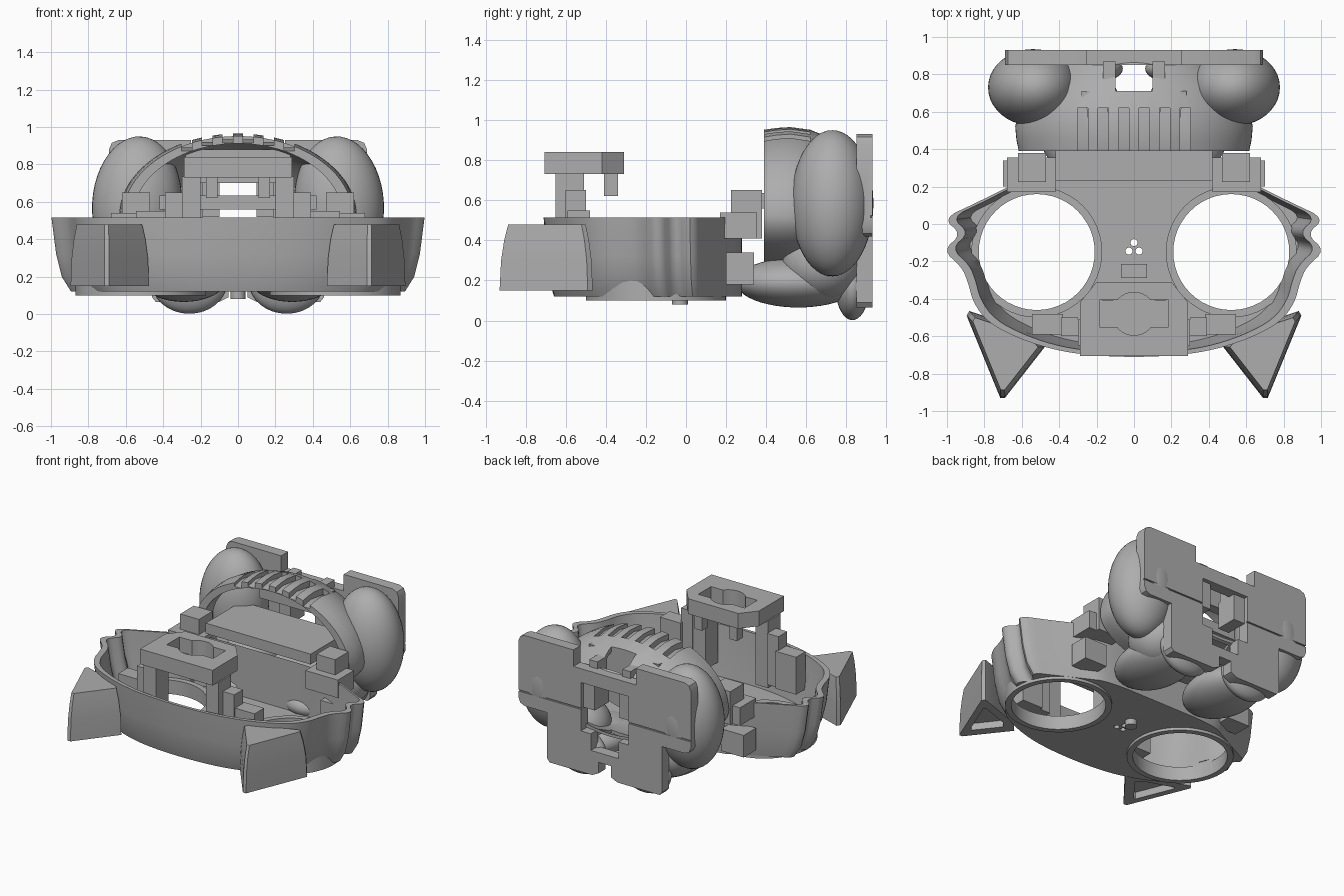
import bpy, bmesh, math
from mathutils import Matrix, Vector

if "Cube" in bpy.data.objects:
    bpy.data.objects.remove(bpy.data.objects["Cube"])

grey = bpy.data.materials.new("plain grey")
grey.use_nodes = True
colour = (0.42, 0.42, 0.42, 1)
grey.diffuse_color = colour
grey.node_tree.nodes["Principled BSDF"].inputs["Base Color"].default_value = colour
parts = []


def finish(name, bm):
    bmesh.ops.recalc_face_normals(bm, faces=bm.faces)
    mesh = bpy.data.meshes.new(name)
    bm.to_mesh(mesh)
    bm.free()
    mesh.materials.append(grey)
    obj = bpy.data.objects.new(name, mesh)
    bpy.context.scene.collection.objects.link(obj)
    parts.append(obj)
    return obj


def box(name, x, y, z):
    bm = bmesh.new()
    size = [b - a for a, b in (x, y, z)]
    mid = [(a + b) / 2 for a, b in (x, y, z)]
    bmesh.ops.create_cube(bm, size=1, matrix=Matrix.Translation(mid) @ Matrix.Diagonal((*size, 1)))
    return finish(name, bm)


def pair(name, x, y, z):
    box("left_" + name, x, y, z)
    box("right_" + name, (-x[1], -x[0]), y, z)


def loft(name, rings, loop=False):
    bm = bmesh.new()
    rows = [[bm.verts.new(p) for p in ring] for ring in rings]
    n = len(rows[0])
    for a, b in zip(rows, rows[1:] + (rows[:1] if loop else [])):
        for i in range(n):
            j = (i + 1) % n
            bm.faces.new((a[i], a[j], b[j], b[i]))
    if not loop:
        bm.faces.new(rows[0])
        bm.faces.new(rows[-1])
    return finish(name, bm)


def mirrored(half):
    return half + [(-x, y) for x, y in reversed(half) if x > 0]


def rounded(ring, steps=2):
    # Corner cutting turns a coarse outline into a smooth one
    for _ in range(steps):
        ring = [(a[0] * (1 - t) + b[0] * t, a[1] * (1 - t) + b[1] * t)
                for a, b in zip(ring, ring[1:] + ring[:1]) for t in (.25, .75)]
    return ring


def circle(cx, cy, r, n=48):
    return [(cx + r * math.cos(math.tau * i / n), cy + r * math.sin(math.tau * i / n)) for i in range(n)]


def flat(ring, z):
    return [(x, y, z) for x, y in ring]


def upright(ring, y):
    return [(x, y, z) for x, z in ring]


def prism(name, ring, low, high):
    return loft(name, [flat(ring, low), flat(ring, high)])


def ellipsoid(name, centre, radii, tilt=0):
    bm = bmesh.new()
    bmesh.ops.create_uvsphere(bm, u_segments=40, v_segments=24, radius=1,
                              matrix=Matrix.Translation(centre) @ Matrix.Rotation(tilt, 4, "Y")
                              @ Matrix.Diagonal((*radii, 1)))
    return finish(name, bm)


def cut(target, cutters):
    for c in cutters:
        mod = target.modifiers.new("cut", "BOOLEAN")
        mod.operation = "DIFFERENCE"
        mod.solver = "EXACT"
        mod.object = c
    bpy.context.view_layer.update()
    result = target.evaluated_get(bpy.context.evaluated_depsgraph_get())
    target.data = bpy.data.meshes.new_from_object(result)
    target.modifiers.clear()
    for c in cutters:
        parts.remove(c)
        bpy.data.objects.remove(c)


# Open head tray with cheek points, flared upward
outline = rounded(mirrored([
    (0, -.712), (.2, -.705), (.4, -.68), (.6, -.62), (.78, -.53), (.86, -.42), (.885, -.32),
    (.92, -.23), (1.023, -.14), (.92, -.055), (1.023, .03), (.85, .11), (.65, .21), (.5, .28), (0, .28)]))


def head_ring(s, z):
    return [(x * s, .28 + (y - .28) * (1 + s) / 2, z) for x, y in outline]


head = loft("head_shell", [head_ring(s, z) for s, z in (
    (.895, .12), (.945, .2), (.975, .32), (1, .515), (.955, .515), (.93, .35), (.88, .155))])
cutters = [prism("eye_cutter", circle(s * .52, -.15, .31), 0, .22) for s in (-1, 1)]
cutters += [prism("pin_cutter", circle(x, y, .019, 16), 0, .3)
            for x, y in ((0, -.1), (-.027, -.145), (.027, -.145))]
cut(head, cutters)

# Eye rims, ears, arms and legs on both sides
for side, label in ((1, "left"), (-1, "right")):
    rim_rings = [(.31, .1), (.35, .1), (.35, .2), (.31, .2)]
    loft(label + "_eye_rim", [flat(circle(side * .52, -.15, r), z) for r, z in rim_rings], loop=True)

    ear = [Vector(p) for p in ((.475, -.655), (.54, -.58), (.88, -.465), (.895, -.49),
                               (.715, -.93), (.69, -.93))]
    middle = sum(ear, Vector((0, 0))) / len(ear)
    loft(label + "_ear", [[(side * p.x, p.y, z) for p in (middle + (q - middle) * s for q in ear)]
                          for s, z in ((.6, .2), (.6, .15), (1, .15), (.97, .3), (.91, .4), (.83, .48))])

    ellipsoid(label + "_arm", (side * .54, .73, .585), (.24, .205, .365), side * -.06)
    ellipsoid(label + "_leg", (side * .29, .56, .19), (.23, .31, .125))
    ellipsoid(label + "_foot", (side * .26, .83, .17), (.2, .085, .168))
    ellipsoid(label + "_hip", (side * .36, .68, .28), (.2, .2, .18))

# Hollow barrel torso, taller above its seam than below
def torso_ring(y, f):
    return [(.635 * f * x, y, .52 + f * z * (.445 if z > 0 else .27)) for x, z in circle(0, 0, 1, 80)]


torso = loft("torso_shell", [torso_ring(y, f) for y, f in (
    (.39, .97), (.45, .99), (.52, 1), (.62, .97), (.74, .86), (.87, .64),
    (.87, .56), (.74, .78), (.62, .88), (.52, .905), (.39, .88))], loop=True)
cutters = []
for i in range(6):
    x = -.275 + .11 * i
    slot = [(.38, .915), (.48, .935), (.62, .915), (.62, 1.1), (.38, 1.1)]
    drop = .045 * (abs(x) / .275) ** 2
    cutters.append(loft("slot_cutter", [[(x + d, y, z - drop) for y, z in slot] for d in (-.028, .028)]))
cutters.append(box("top_cutter", (-.1, .1), (.71, .85), (0, 1.1)))
cut(torso, cutters)
box("torso_rear_wall", (-.28, .28), (.64, .71), (.7, .88))
box("neck_plate", (-.42, .42), (.23, .64), (.56, .635))
pair("torso_tab", (.1, .165), (.76, .87), (.68, .86))

# Back plate with shoulders, lower legs and a central opening
plate = mirrored([(0, .81), (.25, .81), (.25, .93), (.64, .93), (.675, .915), (.69, .88),
                  (.69, .47), (.675, .435), (.64, .42), (.46, .42), (.46, .09), (.44, .065),
                  (.1, .065), (.05, .09), (.05, .17), (0, .17)])
back = loft("back_plate", [upright(plate, .85), upright(plate, .93)])
cut(back, [box("window_cutter", (-.19, .19), (.8, 1), (.36, .71)),
           box("slot_cutter", (-.11, .11), (.8, 1), (.24, .4)),
           box("seam_cutter", (-.8, .8), (.92, 1), (.515, .525))])
pair("window_block", (.1, .19), (.74, .9), (.52, .71))

# Front bracket standing on posts
top = mirrored([(0, -.705), (.29, -.705), (.29, -.42), (.2, -.31), (0, -.31)])
bracket = prism("bracket_top", top, .73, .84)
cut(bracket, [box("slot_cutter", (-.185, .185), (-.55, -.405), (.6, 1)),
              prism("round_cutter", circle(0, -.48, .115, 32), .6, 1)])
pair("bracket_post", (.2, .3), (-.65, -.51), (.25, .735))
pair("bracket_pin", (.11, .17), (-.41, -.34), (.62, .735))
pair("front_block", (.3, .39), (-.6, -.5), (.28, .65))
pair("front_step", (.38, .545), (-.59, -.48), (.28, .55))

# Rear corner clips and tray details
pair("rear_clip", (.47, .62), (.225, .38), (.41, .65))
pair("rear_clip_base", (.42, .68), (.17, .355), (.41, .54))
pair("lower_clip", (.52, .7), (.2, .34), (.18, .34))
box("tray_block", (-.07, .07), (-.29, -.215), (.14, .24))
prism("underside_boss", circle(0, -.03, .04, 32), .08, .15)

# Smooth curved surfaces while keeping hard edges
bpy.ops.object.select_all(action="DESELECT")
for obj in parts:
    obj.select_set(True)
bpy.context.view_layer.objects.active = parts[0]
bpy.ops.object.shade_smooth_by_angle(angle=math.radians(32))
